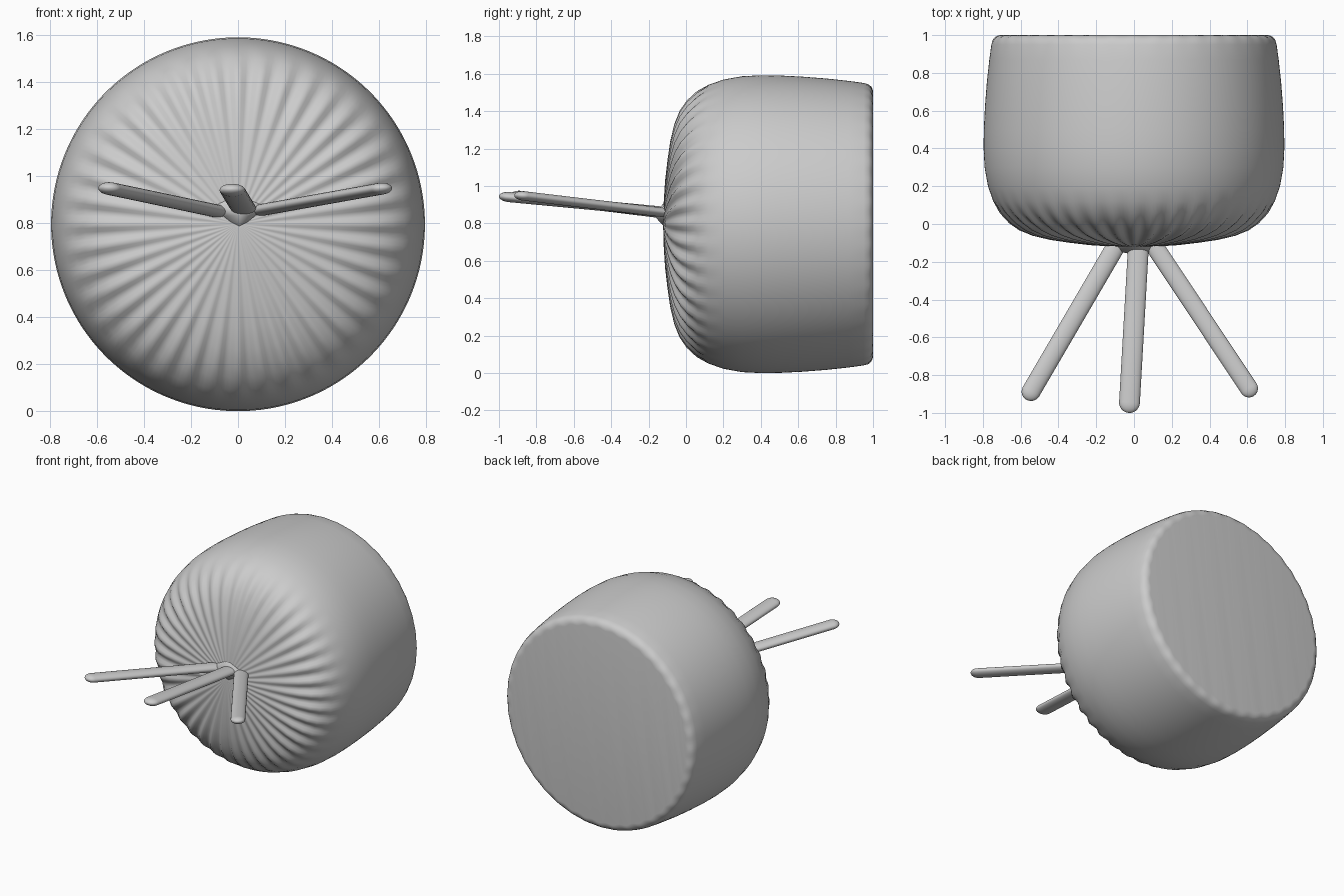
import bpy, bmesh, math
from mathutils import Vector

if "Cube" in bpy.data.objects:
    bpy.data.objects.remove(bpy.data.objects["Cube"])

CZ = 0.796   # height of the body's axis


def finish(bm, name, angle=40):
    bmesh.ops.recalc_face_normals(bm, faces=bm.faces)
    me = bpy.data.meshes.new(name)
    bm.to_mesh(me)
    bm.free()
    ob = bpy.data.objects.new(name, me)
    bpy.context.collection.objects.link(ob)
    bpy.context.view_layer.objects.active = ob
    ob.select_set(True)
    bpy.ops.object.shade_smooth_by_angle(angle=math.radians(angle))
    ob.select_set(False)
    return ob


def loft(bm, rings):
    """Skin a list of point rings and cap both ends."""
    loops = [[bm.verts.new(p) for p in ring] for ring in rings]
    n = len(loops[0])
    for a, b in zip(loops, loops[1:]):
        for i in range(n):
            j = (i + 1) % n
            bm.faces.new((a[i], a[j], b[j], b[i]))
    bm.faces.new(loops[0])
    bm.faces.new(loops[-1])


# Body: barrel revolved about y; (y, radius, pleat depth)
profile = [(-0.122, 0.02, 0), (-0.118, 0.12, 0.001), (-0.11, 0.23, 0.002),
           (-0.096, 0.34, 0.003), (-0.079, 0.44, 0.005), (-0.055, 0.53, 0.007),
           (-0.025, 0.60, 0.008), (0.01, 0.655, 0.006), (0.06, 0.707, 0.003),
           (0.12, 0.745, 0), (0.2, 0.773, 0), (0.3, 0.791, 0), (0.4, 0.796, 0),
           (0.5, 0.795, 0), (0.62, 0.789, 0), (0.75, 0.779, 0), (0.87, 0.766, 0),
           (0.95, 0.755, 0), (0.975, 0.747, 0.001), (0.99, 0.733, 0.003),
           (0.998, 0.715, 0.005), (1.0, 0.70, 0.006)]
PLEATS, SEG = 40, 240
rings = []
for y, r, d in profile:
    ring = []
    for i in range(SEG):
        t = 2 * math.pi * i / SEG
        w = d * math.cos(PLEATS * t)
        ring.append((math.cos(t) * (r + w), y - (w if y < 0.5 else 0),
                     CZ + math.sin(t) * (r + w)))
    rings.append(ring)
bm = bmesh.new()
loft(bm, rings)
finish(bm, "pleated_body")


# Sticks: flattened rods with rounded tips
def stick(name, base, tip, half_w, half_h):
    base, tip = Vector(base), Vector(tip)
    axis = (tip - base).normalized()
    side = axis.cross(Vector((0, 0, 1))).normalized()
    up = side.cross(axis)
    length = (tip - base).length
    stations = [(0, 1), (length * 0.5, 1)]
    stations += [(length - half_w * (1 - math.sin(a)), max(math.cos(a), 0.03))
                 for a in [math.pi / 2 * k / 7 for k in range(8)]]
    bm = bmesh.new()
    loft(bm, [[base + axis * s
               + side * (half_w * k * math.cos(2 * math.pi * i / 24))
               + up * (half_h * k * math.sin(2 * math.pi * i / 24))
               for i in range(24)] for s, k in stations])
    finish(bm, name, 60)


stick("left_stick", (-0.08, -0.09, 0.85), (-0.57, -0.93, 0.953), 0.05, 0.027)
stick("middle_stick", (0.025, -0.09, 0.86), (-0.027, -1.0, 0.946), 0.055, 0.027)
stick("right_stick", (0.09, -0.09, 0.855), (0.635, -0.91, 0.952), 0.048, 0.025)

# Hub: small pointed web joining the sticks to the body
bm = bmesh.new()
for p in [(-0.12, -0.105, 0.875), (0.12, -0.105, 0.875), (0.005, -0.11, 0.775),
          (0.0, -0.105, 0.93), (-0.06, -0.15, 0.87), (0.08, -0.15, 0.87),
          (0.01, -0.165, 0.835), (-0.06, -0.13, 0.83), (0.07, -0.13, 0.83)]:
    bm.verts.new(p)
bmesh.ops.convex_hull(bm, input=bm.verts)
finish(bm, "stick_hub", 60)
